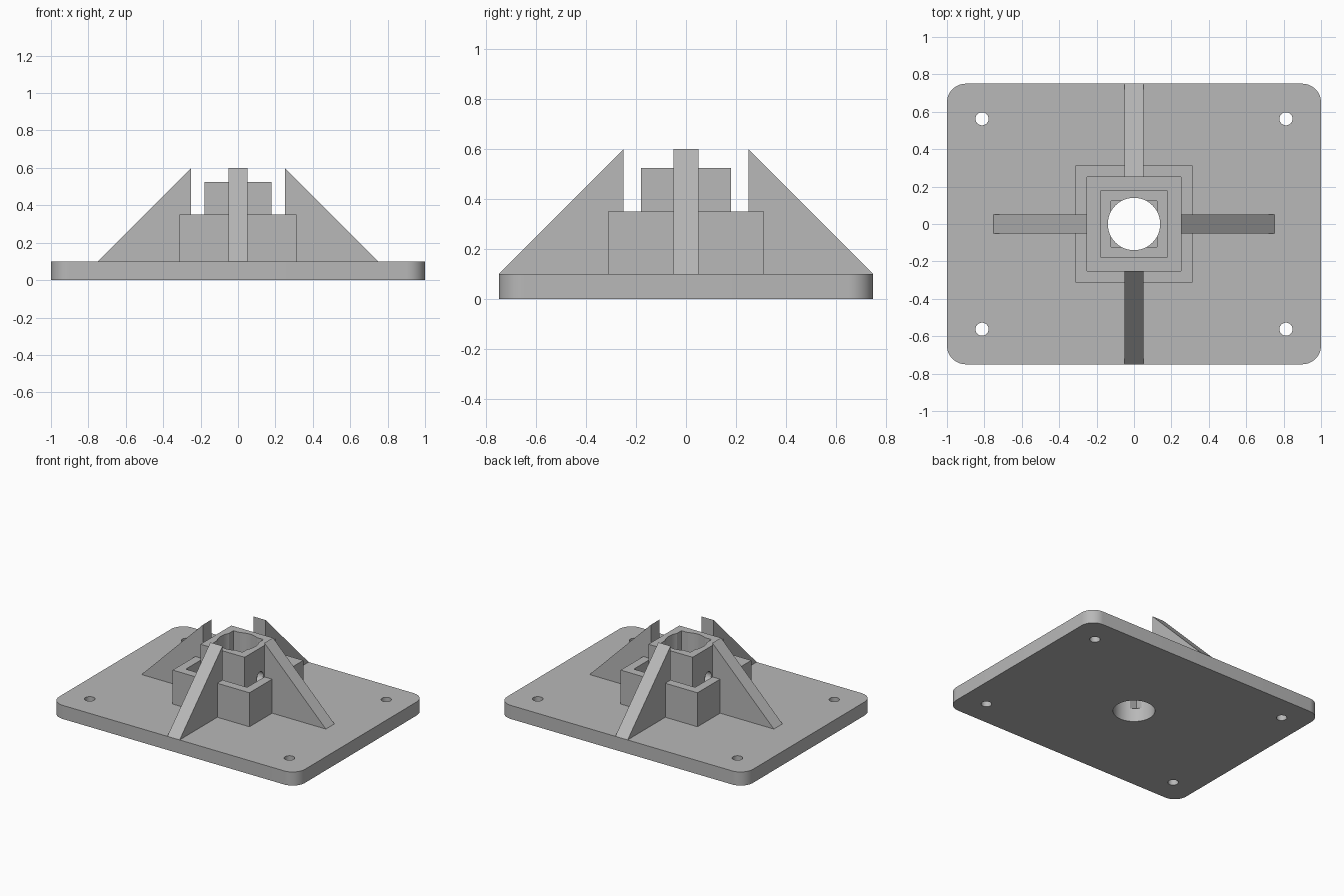
import bpy, bmesh, math
from mathutils import Matrix, Vector

default = bpy.data.objects.get("Cube")
if default:
    bpy.data.objects.remove(default, do_unlink=True)

grey = bpy.data.materials.new("plain grey")
grey.use_nodes = True
colour = (0.48, 0.48, 0.48, 1)
grey.diffuse_color = colour
grey.node_tree.nodes["Principled BSDF"].inputs["Base Color"].default_value = colour

PLATE_TOP = 0.1


def add_object(name, bm):
    bmesh.ops.recalc_face_normals(bm, faces=bm.faces)
    mesh = bpy.data.meshes.new(name)
    bm.to_mesh(mesh)
    bm.free()
    mesh.materials.append(grey)
    obj = bpy.data.objects.new(name, mesh)
    bpy.context.collection.objects.link(obj)
    return obj


def box(name, hx, hy, z0, z1, corner=0):
    bm = bmesh.new()
    size = Matrix.Diagonal((2 * hx, 2 * hy, z1 - z0, 1))
    bmesh.ops.create_cube(bm, size=1, matrix=Matrix.Translation((0, 0, (z0 + z1) / 2)) @ size)
    if corner:
        upright = [e for e in bm.edges
                   if abs(e.verts[0].co.z - e.verts[1].co.z) > 0.01]
        bmesh.ops.bevel(bm, geom=upright, offset=corner, segments=12,
                        profile=0.5, affect='EDGES')
    return add_object(name, bm)


def cylinder(name, radius, length, centre, turn=Matrix()):
    bm = bmesh.new()
    bmesh.ops.create_cone(bm, cap_ends=True, segments=64, radius1=radius,
                          radius2=radius, depth=length,
                          matrix=Matrix.Translation(centre) @ turn)
    return add_object(name, bm)


def cut(obj, cutter):
    # Subtract the cutter, bake the result and discard the helper
    cutter.hide_render = True
    mod = obj.modifiers.new("cut", 'BOOLEAN')
    mod.operation = 'DIFFERENCE'
    mod.solver = 'EXACT'
    mod.object = cutter
    bpy.ops.object.select_all(action='DESELECT')
    obj.select_set(True)
    bpy.context.view_layer.objects.active = obj
    bpy.ops.object.modifier_apply(modifier=mod.name)
    bpy.data.objects.remove(cutter, do_unlink=True)


def smooth(obj):
    bpy.ops.object.select_all(action='DESELECT')
    obj.select_set(True)
    bpy.context.view_layer.objects.active = obj
    bpy.ops.object.shade_smooth_by_angle(angle=math.radians(30))


# Rounded base plate with a centre bore and four bolt holes
plate = box("base_plate", 1, 0.75, 0, PLATE_TOP, corner=0.1)
cut(plate, cylinder("bore_cutter", 0.14, 1, (0, 0, 0)))
for sx in (-1, 1):
    for sy in (-1, 1):
        cut(plate, cylinder("bolt_cutter", 0.035, 1, (sx * 0.8125, sy * 0.5625, 0)))
smooth(plate)

# Low square outer collar
collar = box("outer_collar", 0.3125, 0.3125, PLATE_TOP, 0.35)
cut(collar, box("collar_cutter", 0.25, 0.25, 0, 1))

# Taller square tube, bored round and pierced sideways for a pin
tube = box("inner_tube", 0.18, 0.18, PLATE_TOP, 0.525)
cut(tube, box("square_cutter", 0.122, 0.122, 0, 1))
cut(tube, cylinder("round_cutter", 0.14, 2, (0, 0, 0)))
cut(tube, cylinder("pin_cutter", 0.037, 1, (0, 0, 0.3125),
                   Matrix.Rotation(math.pi / 2, 4, 'Y')))
smooth(tube)

# Four triangular ribs around the collar
for i, side in enumerate(("left", "back", "right", "front")):
    bm = bmesh.new()
    profile = [(0.25, PLATE_TOP), (0.75, PLATE_TOP), (0.25, 0.6)]
    face = bm.faces.new([bm.verts.new((x, -0.05, z)) for x, z in profile])
    solid = bmesh.ops.extrude_face_region(bm, geom=[face])
    moved = [v for v in solid["geom"] if isinstance(v, bmesh.types.BMVert)]
    bmesh.ops.translate(bm, verts=moved, vec=Vector((0, 0.1, 0)))
    bmesh.ops.rotate(bm, verts=bm.verts, cent=(0, 0, 0),
                     matrix=Matrix.Rotation(i * math.pi / 2, 3, 'Z'))
    add_object(side + "_rib", bm)
